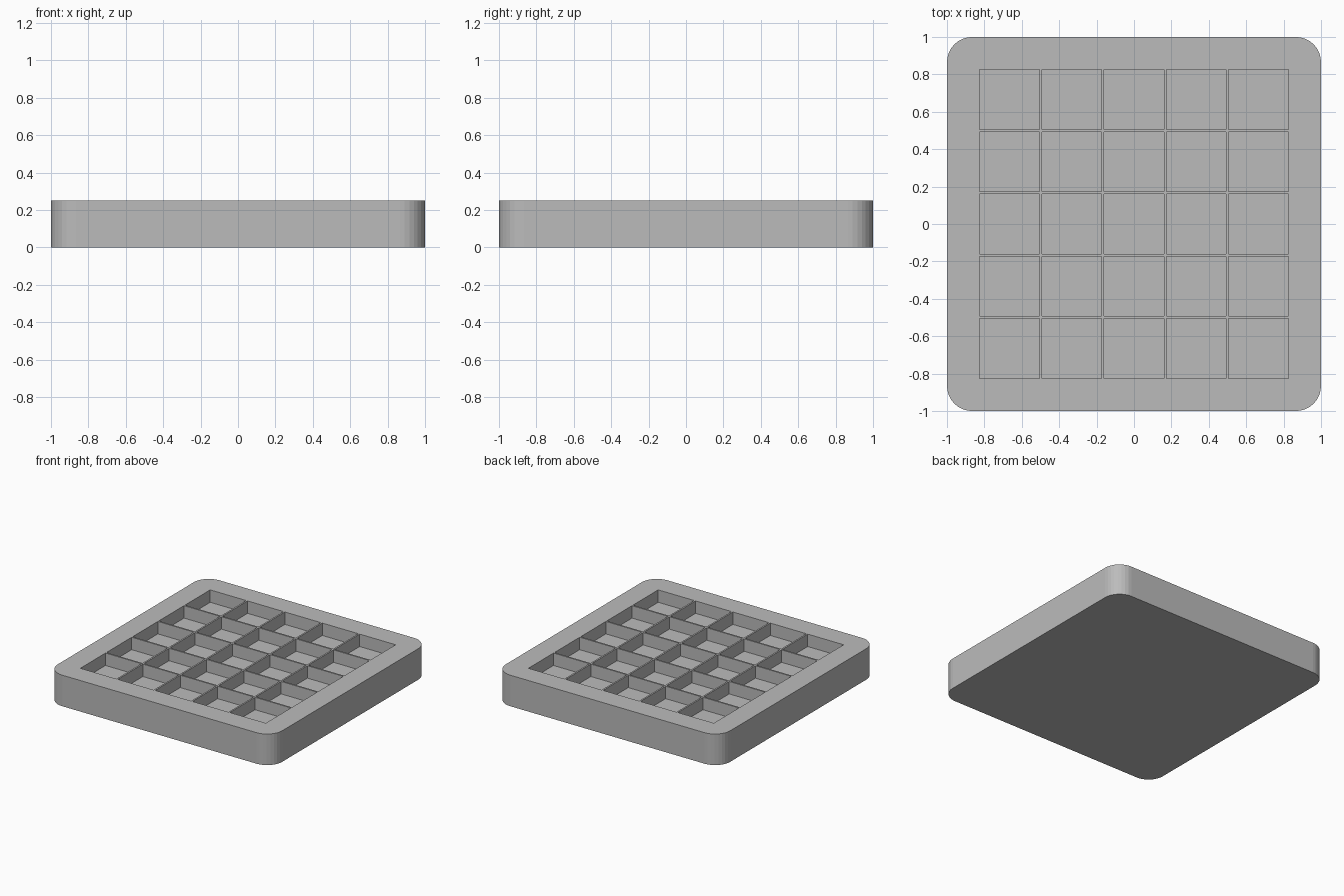
import bpy
import bmesh
from mathutils import Matrix, Vector

default = bpy.data.objects.get("Cube")
if default:
    bpy.data.objects.remove(default, do_unlink=True)

SIDE, HEIGHT, CORNER = 2.0, 0.25, 0.135
COUNT, PITCH, CELL, DEPTH = 5, 0.333, 0.32, 0.1

# Single matte grey
grey = bpy.data.materials.new("plain grey")
grey.use_nodes = True
colour = (0.5, 0.5, 0.5, 1)
grey.diffuse_color = colour
grey.node_tree.nodes["Principled BSDF"].inputs["Base Color"].default_value = colour


def add_box(bm, size, centre):
    matrix = Matrix.Translation(centre) @ Matrix.Diagonal(Vector(size).to_4d())
    return bmesh.ops.create_cube(bm, size=1, matrix=matrix)


def make_object(name, bm):
    mesh = bpy.data.meshes.new(name)
    bm.to_mesh(mesh)
    bm.free()
    mesh.materials.append(grey)
    obj = bpy.data.objects.new(name, mesh)
    bpy.context.collection.objects.link(obj)
    return obj


# Tray body with rounded vertical corners
bm = bmesh.new()
add_box(bm, (SIDE, SIDE, HEIGHT), (0, 0, HEIGHT / 2))
uprights = [e for e in bm.edges if abs(e.verts[0].co.z - e.verts[1].co.z) > HEIGHT / 2]
bmesh.ops.bevel(bm, geom=uprights, offset=CORNER, segments=8, profile=0.5, affect='EDGES')
tray = make_object("compartment_tray", bm)

# Square pockets in a grid, leaving thin dividers
bm = bmesh.new()
middle = (COUNT - 1) / 2
for row in range(COUNT):
    for column in range(COUNT):
        centre = ((column - middle) * PITCH, (row - middle) * PITCH, HEIGHT)
        add_box(bm, (CELL, CELL, DEPTH * 2), centre)
pockets = make_object("pocket_cutter", bm)
pockets.hide_render = True

# Cut the pockets, then drop the cutter
cut = tray.modifiers.new("pockets", 'BOOLEAN')
cut.operation = 'DIFFERENCE'
cut.solver = 'EXACT'
cut.object = pockets
bpy.context.view_layer.objects.active = tray
tray.select_set(True)
bpy.ops.object.modifier_apply(modifier=cut.name)
bpy.data.objects.remove(pockets, do_unlink=True)
